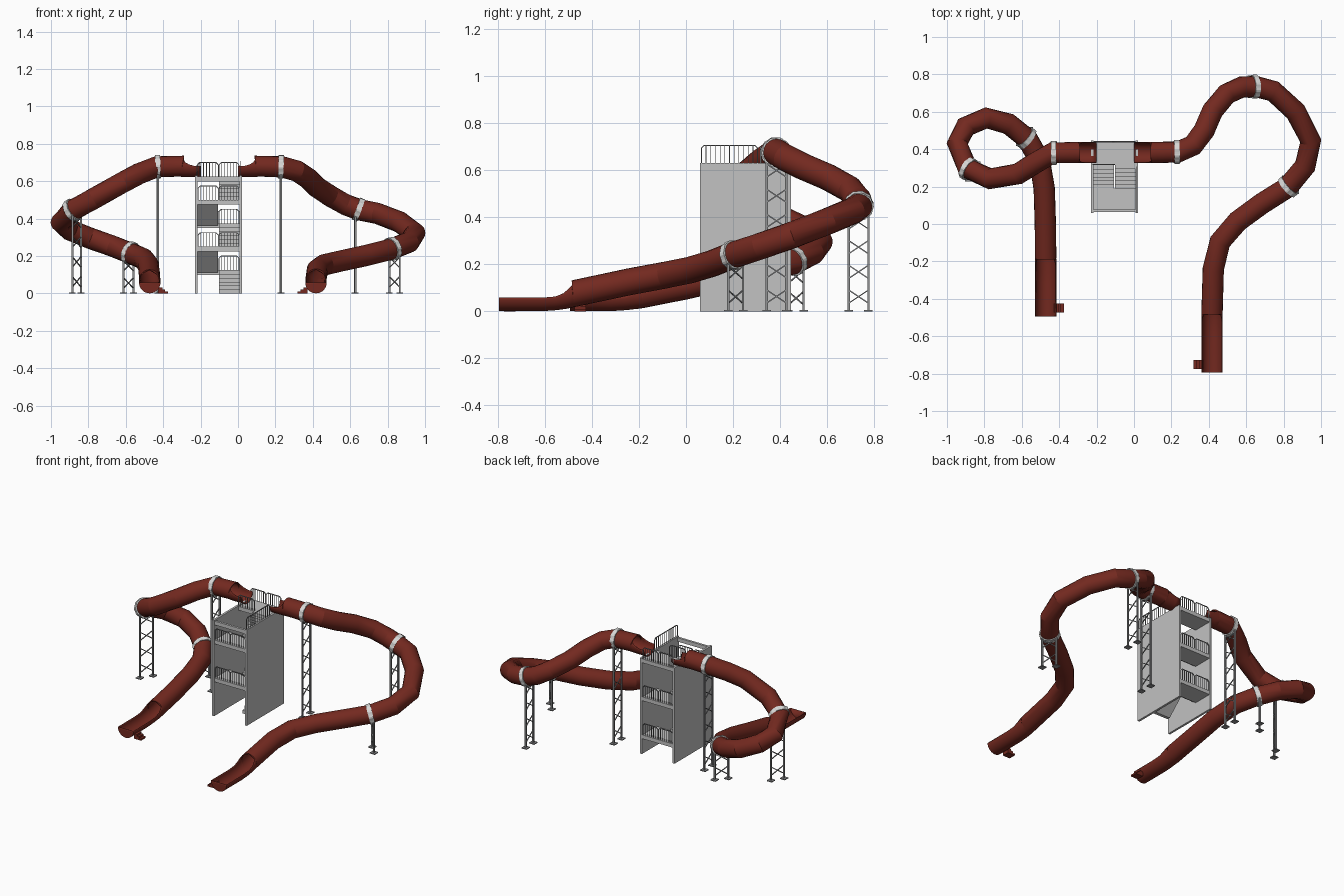
import bpy, bmesh, math
from mathutils import Vector, Matrix

if "Cube" in bpy.data.objects:
    bpy.data.objects.remove(bpy.data.objects["Cube"])

def mat(name, c):
    m = bpy.data.materials.new(name)
    m.diffuse_color = (*c, 1)
    m.use_nodes = True
    m.node_tree.nodes["Principled BSDF"].inputs["Base Color"].default_value = m.diffuse_color
    return m
RED = mat("brick red", (0.172, 0.022, 0.014))
GREY = mat("concrete grey", (0.54, 0.54, 0.54))
STEEL = mat("support steel", (0.28, 0.285, 0.29))
PALE = mat("pale collar grey", (0.68, 0.68, 0.67))
R = 0.057

def finish(bm, name, m, smooth=None):
    me = bpy.data.meshes.new(name)
    bm.to_mesh(me)
    bm.free()
    me.materials.append(m)
    ob = bpy.data.objects.new(name, me)
    bpy.context.collection.objects.link(ob)
    if smooth:
        bpy.ops.object.select_all(action='DESELECT')
        ob.select_set(True)
        bpy.context.view_layer.objects.active = ob
        bpy.ops.object.shade_smooth_by_angle(angle=math.radians(smooth))
    return ob

def box(bm, lo, hi):
    lo, hi = Vector(lo), Vector(hi)
    s = hi - lo
    bmesh.ops.create_cube(bm, size=1, matrix=Matrix.Translation((lo + hi) / 2) @ Matrix.Diagonal((*s, 1)))

def beam(bm, p, q, w):
    p, q = Vector(p), Vector(q)
    d = q - p
    rot = d.to_track_quat('Z', 'Y').to_matrix().to_4x4()
    bmesh.ops.create_cube(bm, size=1, matrix=Matrix.Translation((p + q) / 2) @ rot @ Matrix.Diagonal((w, w, d.length, 1)))

def frame(p, t):
    side = t.cross(Vector((0, 0, 1))).normalized()
    return p, t, side, side.cross(t)

def frames(path):
    pts = [Vector(p[:3]) for p in path]
    out = []
    for i, p in enumerate(pts):
        a, b = pts[max(i - 1, 0)], pts[min(i + 1, len(pts) - 1)]
        out.append(frame(p, ((p - a).normalized() + (b - p).normalized()).normalized()))
    return out

def slide(name, path, n=20):
    """Tube along path; 4th value is how far the top is opened, in degrees."""
    bm = bmesh.new()
    rings = []
    for (p, t, side, up), row in zip(frames(path), path):
        a = math.radians(row[3] if len(row) > 3 else 0)
        rings.append([])
        for j in range(n + 1):
            th = a + (2 * math.pi - 2 * a) * j / n
            rings[-1].append(bm.verts.new(p + R * (math.cos(th) * up + math.sin(th) * side)))
    for r0, r1 in zip(rings, rings[1:]):
        for j in range(n):
            bm.faces.new((r0[j], r0[j + 1], r1[j + 1], r1[j]))
    bm.faces.new(rings[-1])          # runout end wall
    bmesh.ops.remove_doubles(bm, verts=bm.verts[:], dist=0.0002)
    ob = finish(bm, name, RED, 20)
    s = ob.modifiers.new("wall", 'SOLIDIFY')
    s.thickness, s.offset = 0.004, -1

def collar(name, fr, n=40):
    """Band with alternating raised clamp ribs."""
    p, t, side, up = fr
    bm = bmesh.new()
    rings = []
    for k in range(n):
        r = .0635 if k // 2 % 2 else .061
        d = math.cos(k * math.tau / n) * up + math.sin(k * math.tau / n) * side
        rings.append([bm.verts.new(p + t * h + q * d)
                      for h, q in ((-.014, .054), (-.014, r), (.014, r), (.014, .054))])
    for k in range(n):
        a, b = rings[k], rings[(k + 1) % n]
        for j in range(4):
            bm.faces.new((a[j], a[(j + 1) % 4], b[(j + 1) % 4], b[j]))
    bmesh.ops.recalc_face_normals(bm, faces=bm.faces[:])
    finish(bm, name, PALE)

def trestle(name, fr, back):
    p, t, side, up = fr
    p = p - t * back                 # stands slightly uphill of the collar
    bm = bmesh.new()
    top = p.z - 0.035
    f = [Vector((p.x, p.y, 0)) + side * s * 0.042 for s in (-1, 1)]
    z = lambda v, h: v + Vector((0, 0, h))
    for q in f:
        beam(bm, q, z(q, top), 0.01)
        box(bm, q - Vector((.018, .018, 0)), q + Vector((.018, .018, .006)))
    k = max(1, round(top / 0.1))
    for i in range(k):
        h = (i + 0.5) * top / k + 0.01
        for a, b in (f, f[::-1]):
            beam(bm, z(a, h - .028), z(b, h + .028), 0.005)
    finish(bm, name, STEEL)

# Slide paths: x, y, z, top opening
left = [(-.20, .382, .68, 90), (-.235, .382, .68, 88), (-.262, .382, .68, 80), (-.282, .382, .68, 68),
        (-.298, .382, .68, 52), (-.30, .382, .681), (-.435, .38, .677), (-.53, .325, .64), (-.62, .268, .592),
        (-.77, .242, .508), (-.89, .297, .442), (-.945, .43, .38), (-.90, .52, .34), (-.79, .567, .295),
        (-.67, .535, .253), (-.57, .455, .213), (-.505, .34, .185), (-.48, .19, .152), (-.474, 0, .108),
        (-.472, -.185, .071), (-.472, -.187, .071, 52), (-.472, -.205, .068, 68), (-.472, -.225, .066, 80),
        (-.472, -.26, .062, 89), (-.472, -.32, .058, 90), (-.472, -.494, .058, 90)]
right = [(0, .382, .68, 90), (.035, .382, .68, 88), (.062, .382, .68, 80), (.082, .382, .68, 68),
         (.098, .382, .68, 52), (.10, .382, .681), (.235, .385, .677), (.315, .42, .655), (.375, .50, .615),
         (.42, .605, .57), (.495, .695, .52), (.575, .732, .475), (.65, .735, .447), (.745, .71, .428),
         (.865, .60, .382), (.945, .445, .322), (.915, .31, .275), (.82, .195, .237), (.685, .11, .203),
         (.555, .015, .175), (.46, -.095, .153), (.424, -.24, .126), (.417, -.48, .075),
         (.417, -.482, .075, 52), (.417, -.50, .071, 68), (.417, -.52, .067, 80),
         (.417, -.555, .062, 89), (.417, -.61, .058, 90), (.417, -.795, .058, 90)]
# Stops: path index, lean towards the incoming direction, support setback
for tag, path, stops in (("left", left, ((6, 1, 0), (10, .6, .03), (15, .9, .015))),
                         ("right", right, ((6, 1, 0), (12, 1, .02), (17, 0, .018)))):
    slide(tag + "_slide_tube", path)
    fr = frames(path)
    for i, (s, w, back) in enumerate(stops):
        p, t = fr[s][:2]
        inc = (p - fr[s - 1][0]).normalized()
        f = frame(p - inc * .006, (inc * w + t * (1 - w)).normalized())
        collar(f"{tag}_collar_{i + 1}", f)
        trestle(f"{tag}_support_{i + 1}", f, back)

# Little exit steps beside each runout
for tag, x, y, s in (("left", -.419, -.45, 1), ("right", .364, -.75, -1)):
    bm = bmesh.new()
    for i in range(3):
        xs = sorted((x - s * .008, x + s * (.045 - .015 * i)))
        box(bm, (xs[0], y - .024, .011 * i), (xs[1], y + .024, .011 * (i + 1)))
    finish(bm, tag + "_exit_steps", RED)

# Tower walls, landings and deck
X0, X1, XM, Y0, Y1 = -.23, .022, -.104, .06, .447
bm = bmesh.new()
for x in (X0, X1 - .014):
    box(bm, (x, Y0, 0), (x + .014, Y1, .63))
finish(bm, "tower_side_walls", GREY)
bm = bmesh.new()
for k in range(1, 6):
    z = k * .125
    y0, y1 = (.315, Y1 - .003) if k % 2 else (Y0 + .003, .19)
    box(bm, (X0 + .01, y0, z - .025), (X1 - .01, y1, z))
box(bm, (X0 + .01, Y0 + .003, .6), (X1 - .01, Y0 + .018, .625))
finish(bm, "tower_landings", GREY)

# Switchback stair flights
N = 6
for k in range(5):
    up = k % 2 == 0                    # right bay climbs to the back
    xa, xb = (XM + .002, X1 - .014) if up else (X0 + .014, XM - .002)
    z0, dy, dz = k * .125, .125 / N, .125 / N
    prof = [(0, 0)]
    for i in range(N):
        prof += [(i * dy, (i + 1) * dz), ((i + 1) * dy, (i + 1) * dz)]
    prof += [(N * dy, N * dz - .025), (.02, 0 if k == 0 else -.012)]
    bm = bmesh.new()
    vs = [bm.verts.new((xa, (.19 + a) if up else (.315 - a), z0 + b)) for a, b in prof]
    f = bm.faces.new(vs)
    e = bmesh.ops.extrude_face_region(bm, geom=[f])
    bmesh.ops.translate(bm, vec=(xb - xa, 0, 0), verts=[v for v in e['geom'] if isinstance(v, bmesh.types.BMVert)])
    bmesh.ops.recalc_face_normals(bm, faces=bm.faces[:])
    finish(bm, f"stair_flight_{k + 1}", GREY)

# Railings
def railing(name, a, b, h=.075, bars=7):
    a, b = Vector(a), Vector(b)
    u = (b - a).normalized() * .012
    v = Vector((0, 0, 1))
    pts = [a, a + v * (h - .012), a + u + v * h, b - u + v * h, b + v * (h - .012), b]
    bm = bmesh.new()
    for p, q in zip(pts, pts[1:]):
        beam(bm, p, q, .0045)
    for i in range(1, bars):
        p = a.lerp(b, i / bars)
        beam(bm, p, p + v * h, .0028)
    finish(bm, name, STEEL)

for k in range(1, 6):
    y = Y1 - .008 if k % 2 else Y0 + .008
    z = k * .125
    railing(f"landing_railing_left_{k}", (X0 + .016, y, z), (XM - .002, y, z))
    railing(f"landing_railing_right_{k}", (XM + .002, y, z), (X1 - .016, y, z))
railing("deck_side_railing", (X1 - .007, Y0 + .005, .63), (X1 - .007, .305, .63), bars=12)
railing("deck_stairwell_railing", (X0 + .01, .318, .625), (XM, .318, .625))
